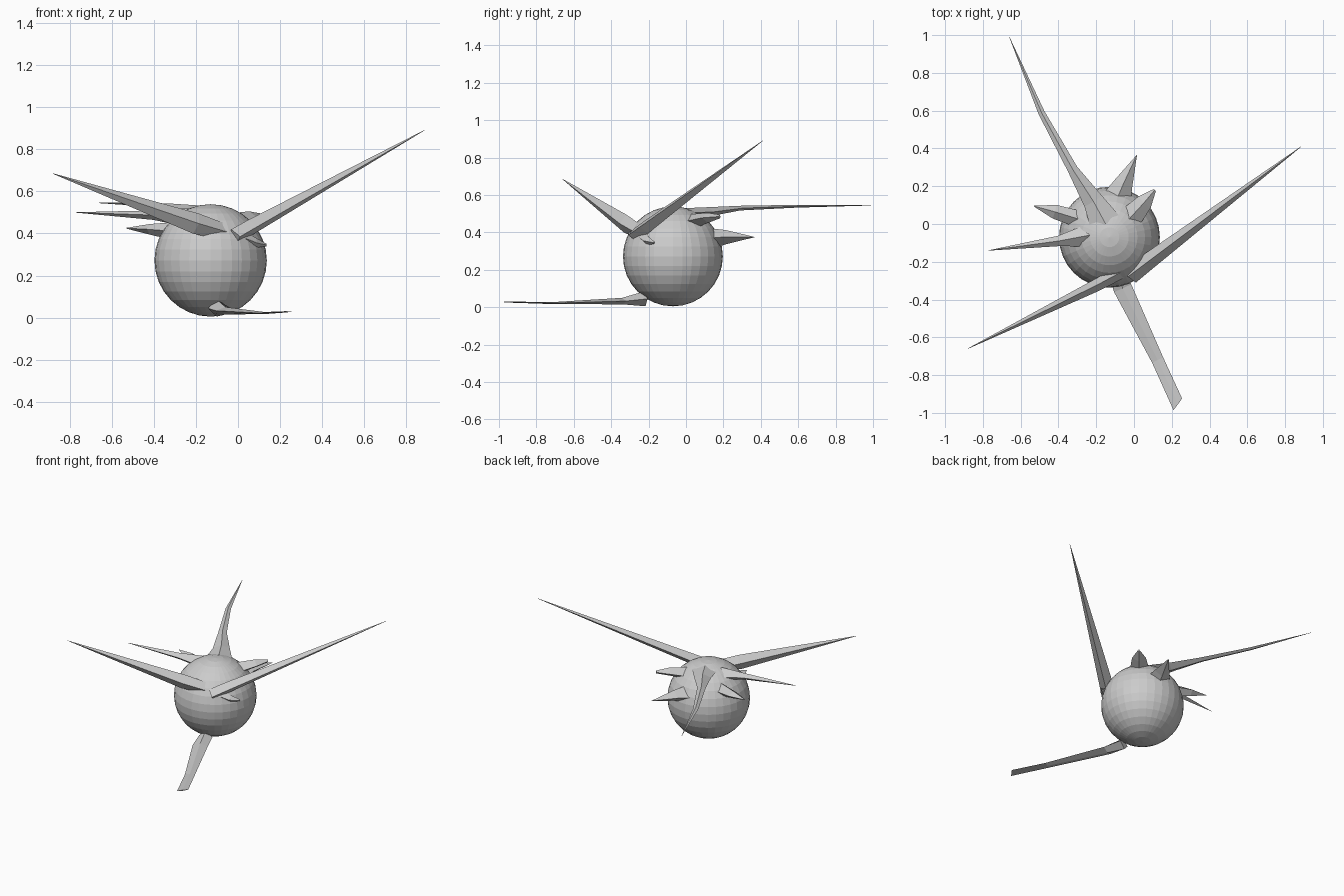
import bpy, bmesh
from mathutils import Vector


def loft(name, stations):
    """Four-sided faceted horn through (x, y, z, width, height) stations."""
    bm = bmesh.new()
    pts = [Vector(s[:3]) for s in stations]
    rings = []
    for i, s in enumerate(stations):
        d = (pts[min(i + 1, len(pts) - 1)] - pts[max(i - 1, 0)]).normalized()
        side = d.cross(Vector((0, 0, 1))).normalized()
        up = side.cross(d)
        w, h = s[3] / 2, s[4] / 2
        rings.append([bm.verts.new(pts[i] + o) for o in
                      (side * w, up * h, -side * w, -up * h)])
    for a, b in zip(rings, rings[1:]):
        for j in range(4):
            k = (j + 1) % 4
            bm.faces.new((a[j], a[k], b[k], b[j]))
    bm.faces.new(rings[0])
    bm.faces.new(rings[-1][::-1])
    bmesh.ops.recalc_face_normals(bm, faces=bm.faces)
    me = bpy.data.meshes.new(name)
    bm.to_mesh(me)
    bm.free()
    ob = bpy.data.objects.new(name, me)
    bpy.context.collection.objects.link(ob)
    return ob


# Round faceted body
bpy.ops.mesh.primitive_uv_sphere_add(segments=32, ring_count=16, radius=0.267,
                                     location=(-0.13, -0.07, 0.272))
bpy.context.object.name = "body"

# Two long horns crossing at the front
loft("right_horn", [(-0.02, -0.27, 0.385, 0.10, 0.075),
                    (0.06, -0.21, 0.43, 0.09, 0.075),
                    (0.885, 0.41, 0.89, 0.002, 0.002)])
loft("left_horn", [(-0.06, -0.25, 0.405, 0.07, 0.08),
                   (-0.20, -0.325, 0.447, 0.065, 0.10),
                   (-0.88, -0.66, 0.685, 0.002, 0.002)])

# Curved tail drawn out of the crown
loft("tail", [(-0.15, 0.00, 0.505, 0.17, 0.05),
              (-0.215, 0.12, 0.51, 0.11, 0.05),
              (-0.325, 0.29, 0.53, 0.055, 0.025),
              (-0.49, 0.59, 0.54, 0.035, 0.015),
              (-0.66, 0.99, 0.545, 0.002, 0.002)])

# Flat foot reaching forward, with a slanted end
foot = loft("foot", [(-0.10, -0.22, 0.045, 0.09, 0.08),
                     (-0.06, -0.34, 0.033, 0.10, 0.035),
                     (0.125, -0.72, 0.022, 0.065, 0.01),
                     (0.232, -0.955, 0.028, 0.05, 0.006)])
for v in list(foot.data.vertices)[-4:]:
    v.co.y += (v.co.x - 0.232) * 0.9

# Shorter thorns on the left, back and right
loft("left_long_thorn", [(-0.24, -0.06, 0.475, 0.12, 0.09),
                         (-0.40, -0.09, 0.487, 0.055, 0.045),
                         (-0.77, -0.14, 0.50, 0.002, 0.002)])
loft("left_short_thorn", [(-0.29, 0.025, 0.41, 0.09, 0.09),
                          (-0.42, 0.065, 0.42, 0.075, 0.05),
                          (-0.53, 0.095, 0.425, 0.004, 0.004)])
loft("back_thorn", [(-0.10, 0.11, 0.365, 0.17, 0.12),
                    (-0.055, 0.215, 0.375, 0.10, 0.075),
                    (0.015, 0.365, 0.375, 0.002, 0.002)])
loft("right_back_thorn", [(-0.05, 0.00, 0.45, 0.14, 0.09),
                          (0.055, 0.115, 0.478, 0.09, 0.055),
                          (0.11, 0.18, 0.485, 0.015, 0.02)])
loft("front_small_thorn", [(0.03, -0.22, 0.375, 0.07, 0.06),
                           (0.08, -0.205, 0.355, 0.05, 0.05),
                           (0.135, -0.17, 0.345, 0.004, 0.012)])
